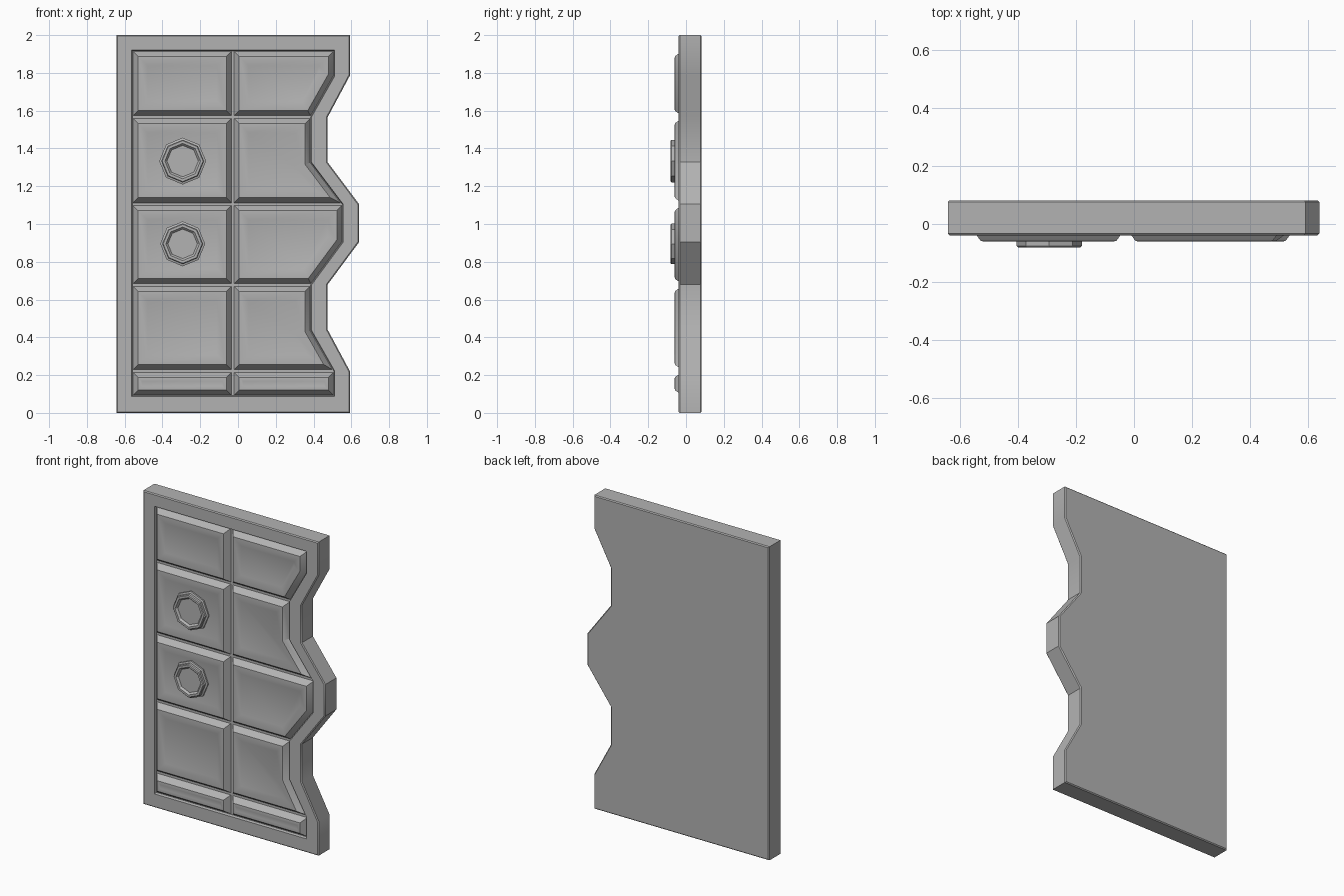
import bpy, bmesh, math
from mathutils import Vector

if "Cube" in bpy.data.objects:
    bpy.data.objects.remove(bpy.data.objects["Cube"])

# Dark grey metal shared by all parts
metal = bpy.data.materials.new("dark_metal")
metal.diffuse_color = (.45, .45, .45, 1)
metal.use_nodes = True
metal.node_tree.nodes["Principled BSDF"].inputs["Base Color"].default_value = metal.diffuse_color


def inset(pts, d):
    """Mitred inward offset of a counter-clockwise (x, z) outline."""
    out = []
    n = len(pts)
    for i in range(n):
        p, a, b = Vector(pts[i]), Vector(pts[i - 1]), Vector(pts[(i + 1) % n])
        e1, e2 = (p - a).normalized(), (b - p).normalized()
        m = Vector((-e1.y, e1.x)) + Vector((-e2.y, e2.x))
        out.append(tuple(p + m * (d / (1 + e1.dot(e2)))))
    return out


def loft(name, loops, cap_start=True):
    """Join a series of (outline, y) loops, back to front, and cap the ends."""
    bm = bmesh.new()
    rings = [[bm.verts.new((x, y, z)) for x, z in pts] for pts, y in loops]
    n = len(rings[0])
    for r, s in zip(rings, rings[1:]):
        for i in range(n):
            j = (i + 1) % n
            bm.faces.new((r[i], r[j], s[j], s[i]))
    if cap_start:
        bm.faces.new(rings[0][::-1])
    bm.faces.new(rings[-1])
    mesh = bpy.data.meshes.new(name)
    bm.to_mesh(mesh)
    bm.free()
    mesh.materials.append(metal)
    ob = bpy.data.objects.new(name, mesh)
    bpy.context.collection.objects.link(ob)
    ob.select_set(True)
    bpy.context.view_layer.objects.active = ob


# Door slab with notched edge and a shallow recessed field
outer = [(-.643, 0), (.593, 0), (.593, .22), (.475, .44), (.475, .68), (.641, .904),
         (.641, 1.105), (.475, 1.327), (.475, 1.566), (.593, 1.787), (.593, 2), (-.643, 2)]
inner = [(-.563, .087), (.512, .087), (.512, .222), (.389, .438), (.389, .677), (.557, .904),
         (.557, 1.105), (.389, 1.327), (.389, 1.566), (.512, 1.783), (.512, 1.921), (-.563, 1.921)]
loft("door_slab", [(inset(outer, .006), .082), (outer, .076), (outer, -.033),
                   (inset(outer, .006), -.039), (inner, -.039), (inset(inner, .004), -.022)])

# Raised, dished panels: left column rectangles, right column follows the notches
rows = [.087, .222, .677, 1.105, 1.566, 1.921]
mid = -.028
for k, (z0, z1) in enumerate(zip(rows, rows[1:])):
    edge = [p for p in inner if p[0] > 0 and z0 - .001 <= p[1] <= z1 + .001]
    cells = {"left": [(-.563, z0), (mid, z0), (mid, z1), (-.563, z1)],
             "right": [(mid, z0)] + edge + [(mid, z1)]}
    profile = [(.006, -.02), (.028, -.052), (.034, -.059), (.042, -.06)]
    profile.append((.055, -.057) if k == 0 else (.084, -.048))
    for side, cell in cells.items():
        loft(f"panel_{side}_{k}", [(inset(cell, d), y) for d, y in profile], cap_start=False)

# Octagonal studs with a stepped rim and sunken centres
for name, z, r in (("upper_stud", 1.333, .124), ("lower_stud", .895, .119)):
    rings = [(r, -.04), (r, -.057), (r - .011, -.061), (r - .011, -.076),
             (r - .016, -.081), (r - .03, -.081), (r - .041, -.069)]
    loft(name, [([(-.293 + q * math.cos(math.pi * i / 4), z + q * math.sin(math.pi * i / 4))
                  for i in range(8)], y) for q, y in rings])

bpy.ops.object.shade_smooth_by_angle(angle=math.radians(30))
